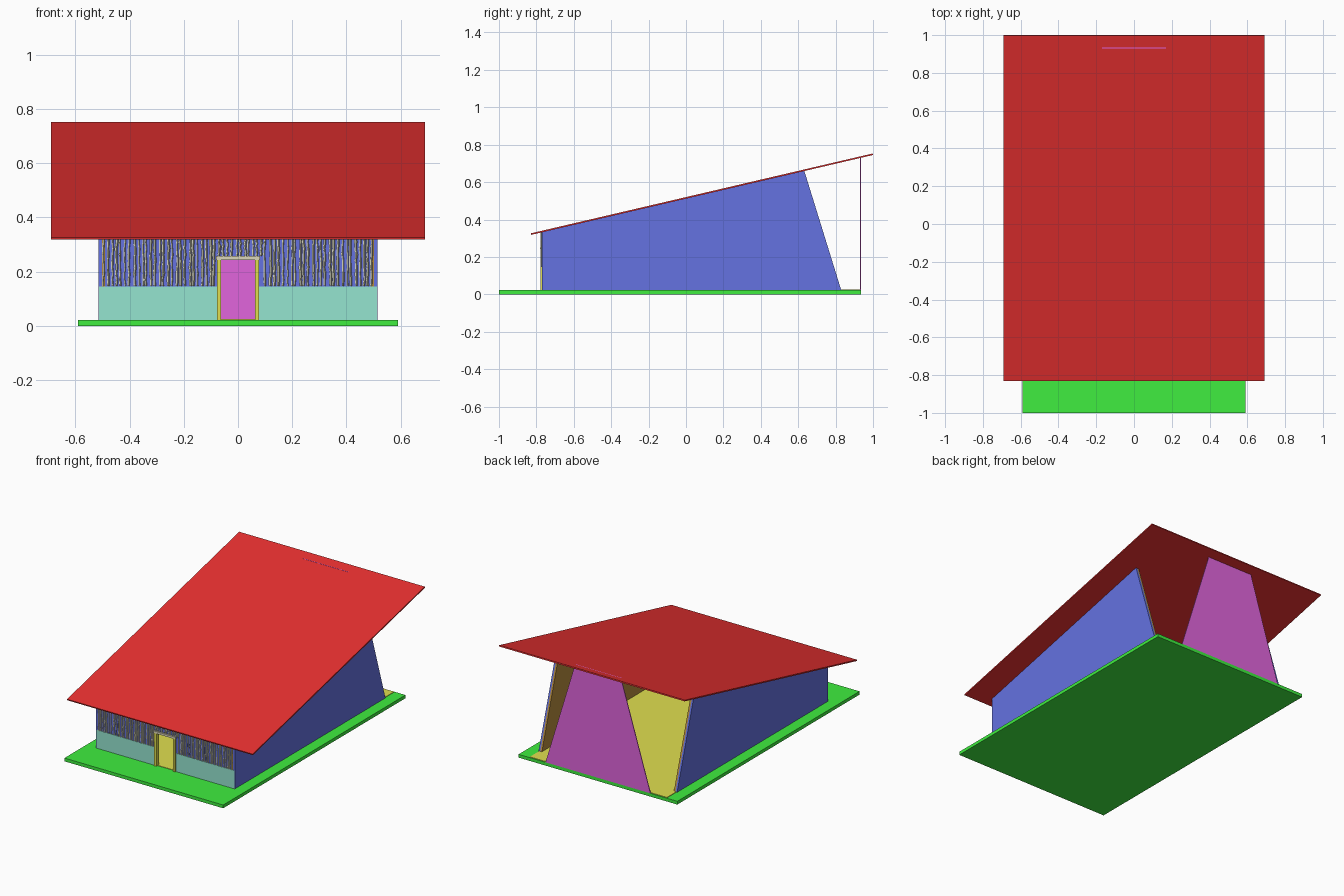
import bpy, bmesh, math, random
from mathutils import Vector

if "Cube" in bpy.data.objects:
    bpy.data.objects.remove(bpy.data.objects["Cube"])
random.seed(4)


def paint(ob, color):
    key = "paint_%d_%d_%d" % tuple(int(c * 100) for c in color)
    mat = bpy.data.materials.get(key) or bpy.data.materials.new(key)
    mat.diffuse_color = (*color, 1)
    mat.use_nodes = True
    mat.node_tree.nodes["Principled BSDF"].inputs["Base Color"].default_value = mat.diffuse_color
    ob.data.materials.append(mat)


def finish(name, bm, color, mirror=False):
    bmesh.ops.recalc_face_normals(bm, faces=bm.faces)
    me = bpy.data.meshes.new(name)
    bm.to_mesh(me)
    bm.free()
    ob = bpy.data.objects.new(name, me)
    bpy.context.collection.objects.link(ob)
    paint(ob, color)
    if mirror:
        ob.modifiers.new("mirror", 'MIRROR')
    return ob


def prism(name, profile, axis, lo, hi, color, mirror=False):
    """Extrude a 2D profile along axis: 'x' uses (y, z), 'y' uses (x, z)."""
    def place(p, t):
        return (t, p[0], p[1]) if axis == 'x' else (p[0], t, p[1])
    bm = bmesh.new()
    face = bm.faces.new([bm.verts.new(place(p, lo)) for p in profile])
    ext = bmesh.ops.extrude_face_region(bm, geom=[face])
    move = Vector(place((0, 0), hi - lo))
    bmesh.ops.translate(bm, vec=move, verts=[v for v in ext['geom'] if isinstance(v, bmesh.types.BMVert)])
    return finish(name, bm, color, mirror)


def box(name, x0, x1, y0, y1, z0, z1, color, mirror=False):
    return prism(name, [(x0, z0), (x1, z0), (x1, z1), (x0, z1)], 'y', y0, y1, color, mirror)


RED, GREEN, BLUE = (.8, .03, .03), (.05, .85, .05), (.13, .17, .75)
YELLOW, BROWN, PURPLE = (.75, .74, .08), (.48, .27, .05), (.75, .13, .72)
TEAL, REED, TAN = (.3, .78, .63), (.62, .62, .5), (.72, .68, .5)

# Ground slab and inner floor
box("base_slab", -.59, .59, -1, .935, 0, .022, GREEN)
box("floor", -.51, .51, -.765, .93, .02, .025, YELLOW)

# Single-pitch roof
prism("roof", [(-.828, .318), (1, .745), (.998, .753), (-.83, .326)], 'x', -.69, .69, RED)

# Side walls: blue outside, brown lining inside
side = [(-.77, .022), (.83, .022), (.632, .662), (-.77, .333)]
prism("side_walls", side, 'x', .503, .515, BLUE, True)
prism("side_wall_linings", side, 'x', .491, .503, BROWN, True)

# Tapered panel at the back, reaching the roof
prism("back_panel", [(-.39, .022), (.39, .022), (.17, .738), (-.17, .738)], 'y', .93, .935, PURPLE)

# Front wall around the door opening
box("front_lower_wall", .065, .513, -.771, -.755, .022, .145, TEAL, True)
box("front_upper_wall", .065, .505, -.768, -.755, .145, .334, BLUE, True)
box("front_wall_over_door", -.065, .065, -.768, -.755, .245, .334, BLUE)

# Door frame
box("door_jambs", .062, .078, -.778, -.75, .022, .245, YELLOW, True)
box("door_lintel", -.081, .081, -.78, -.75, .243, .257, TAN)

# Wavy upright reeds covering the upper front wall
bm = bmesh.new()
SIDES, RINGS, COUNT = 5, 9, 64
for i in range(COUNT):
    x = -.495 + .99 * i / (COUNT - 1) + random.uniform(-.004, .004)
    z0 = .258 if abs(x) < .087 else .147
    r = random.uniform(.0035, .006)
    rings = []
    for k in range(RINGS):
        cx = x + random.uniform(-.002, .002)
        rr = r * random.uniform(.75, 1.15)
        z = z0 + (.332 - z0) * k / (RINGS - 1)
        rings.append([bm.verts.new((cx + rr * math.cos(a), -.771 + rr * math.sin(a), z))
                      for a in (2 * math.pi * s / SIDES for s in range(SIDES))])
    for a, b in zip(rings, rings[1:]):
        for s in range(SIDES):
            t = (s + 1) % SIDES
            bm.faces.new((a[s], a[t], b[t], b[s]))
    bm.faces.new(rings[0])
    bm.faces.new(rings[-1])
finish("reed_cladding", bm, REED)
